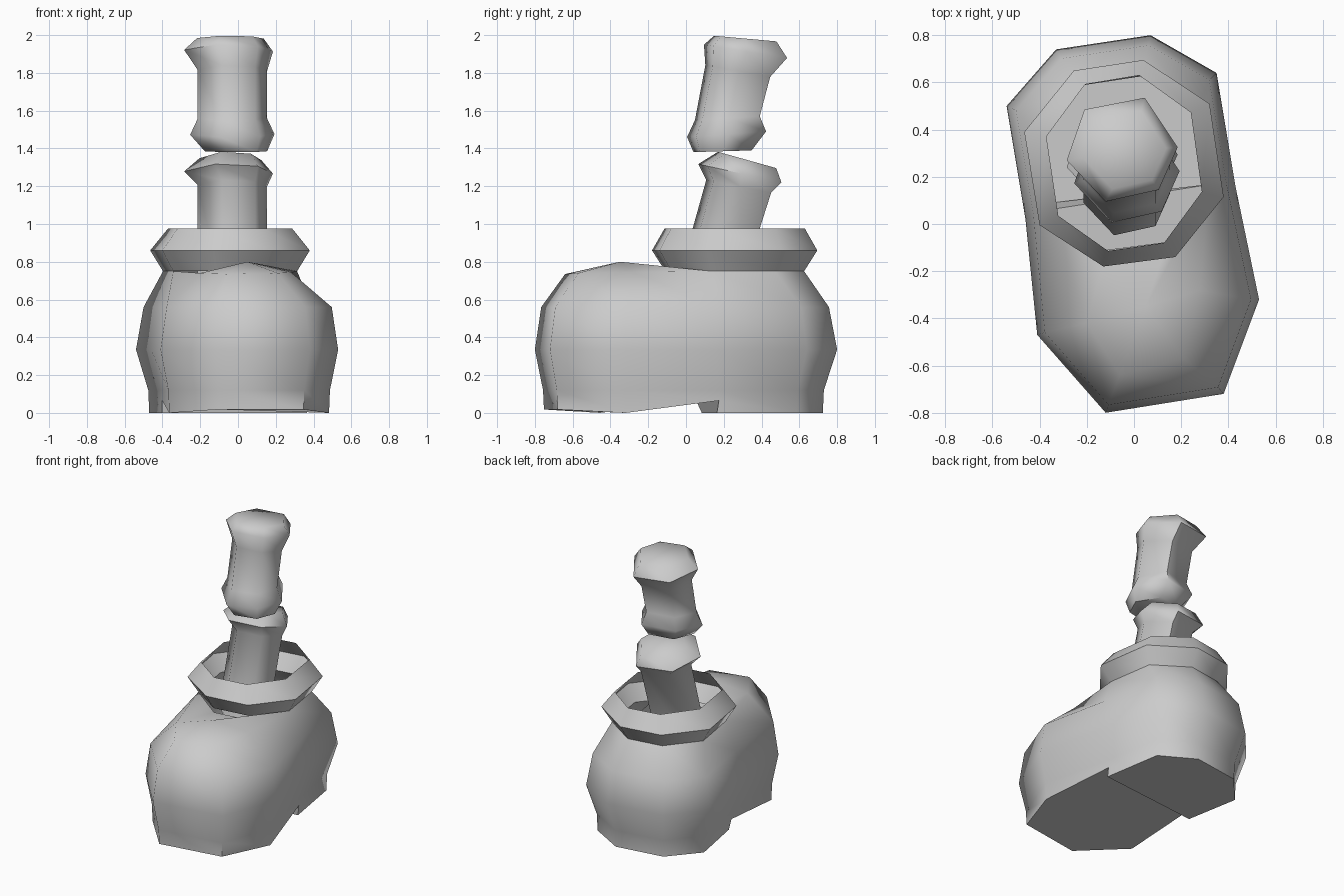
import bpy, bmesh, math

if "Cube" in bpy.data.objects:
    bpy.data.objects.remove(bpy.data.objects["Cube"])

grey = bpy.data.materials.new("plain grey")
grey.diffuse_color = (0.6, 0.6, 0.6, 1)
grey.use_nodes = True
grey.node_tree.nodes["Principled BSDF"].inputs["Base Color"].default_value = grey.diffuse_color


def make(name, verts, faces, angle):
    me = bpy.data.meshes.new(name)
    me.from_pydata(verts, [], faces)
    bm = bmesh.new()
    bm.from_mesh(me)
    bmesh.ops.recalc_face_normals(bm, faces=bm.faces)
    bm.to_mesh(me)
    bm.free()
    me.materials.append(grey)
    me.shade_smooth()
    me.set_sharp_from_angle(angle=math.radians(angle))
    ob = bpy.data.objects.new(name, me)
    bpy.context.collection.objects.link(ob)


def bridge(a, b, n):
    """Quads between two closed rings starting at indices a and b."""
    return [(a + i, a + (i + 1) % n, b + (i + 1) % n, b + i) for i in range(n)]


def scaled(pts, centre, sx, sy):
    return [(centre[0] + (x - centre[0]) * sx, centre[1] + (y - centre[1]) * sy) for x, y in pts]


HEEL, TOE = (-0.04, 0.26), (0.05, -0.32)

# Collar: open flared ring, widest in the middle
collar = [(-.465, .39), (-.255, .65), (.04, .695), (.32, .51),
          (.38, .115), (.175, -.14), (-.13, -.18), (-.40, -.005)]
low = scaled(collar, HEEL, .84, .84)
verts = []
for ring, z in ((low, .75), (collar, .86), (scaled(collar, HEEL, .78, .85), .975)):
    verts += [(x, y, z) for x, y in ring]
make("boot_collar", verts, bridge(0, 8, 8) + bridge(8, 16, 8), 60)

# Boot: stacked outlines; indices 0-4 and 9 belong to the heel, 5-8 to the toe
heel = [(-.54, .50), (-.33, .74), (.07, .80), (.35, .64), (.43, .16)]
toe = [(.53, -.32), (.38, -.72), (-.12, -.80), (-.41, -.47)]
back_left = [(-.46, .02)]
verts, faces = [], []
for z, sh, st in ((0, .86, .9), (.12, .87, .91), (.335, 1, 1), (.56, .92, .93)):
    ring = scaled(heel, HEEL, sh, sh) + scaled(toe, TOE, st, st) + scaled(back_left, HEEL, sh, sh)
    for i, (x, y) in enumerate(ring):
        arch = .065 if z == 0 and i in (4, 9) else .018 if z == 0 and i in (6, 7) else 0
        verts.append((x, y, z + arch))
for k in range(3):
    faces += bridge(k * 10, k * 10 + 10, 10)
# Top edge under the collar, toe cap ring and its crown
H = len(verts)
verts += [(x, y, .72 if i in (5, 6) else .75) for i, (x, y) in enumerate(low)]
T = len(verts)
verts += [(.28, -.28, .745), (.21, -.57, .74), (-.06, -.64, .735), (-.20, -.42, .74)]
C = len(verts)
verts.append((.05, -.35, .80))
D = 30
faces += [(D + i, D + i + 1, H + i + 1, H + i) for i in range(4)]
faces += [(D + 9, D, H, H + 7), (D + 4, D + 5, T, H + 4), (D + 8, D + 9, H + 7, T + 3)]
faces += [(D + 5 + i, D + 6 + i, T + 1 + i, T + i) for i in range(3)]
faces += [(T + i, T + i + 1, C) for i in range(3)]
faces += [(H + 4, T, C, H + 5), (H + 5, C, H + 6), (H + 6, C, T + 3, H + 7)]
# Sole and heel block
G = len(verts)
verts += [(verts[4][0], verts[4][1] - .01, 0), (verts[9][0], verts[9][1] + .03, 0)]
faces += [(4, 5, 6, 7, 8, 9), (4, 9, G + 1, G), (3, 4, G), (9, 0, G + 1),
          (0, 1, 2, 3, G, G + 1)]
make("boot", verts, faces, 60)

# Leg bones: hexagonal rings given as (centre x, centre y, z, scale, tilt)
hexagon = [(-.235, -.04), (-.16, .175), (.095, .225), (.235, .015), (.155, -.165), (-.07, -.215)]


def bone(name, rings):
    verts, faces = [], []
    for cx, cy, z, s, tilt in rings:
        verts += [(cx + x * s, cy + y * s, z + y * s * tilt) for x, y in hexagon]
    for k in range(len(rings) - 1):
        faces += bridge(k * 6, k * 6 + 6, 6)
    last = len(verts) - 6
    faces += [tuple(range(6)), tuple(range(last, last + 6))]
    make(name, verts, faces, 60)


bone("lower_bone", [(-.03, .12, .68, .78, 0), (-.03, .275, 1.2, .78, -.2),
                    (-.05, .28, 1.27, 1, -.22), (-.04, .32, 1.34, .7, -.28)])
bone("upper_bone", [(-.01, .19, 1.385, .7, .03), (-.03, .21, 1.475, .95, .07),
                    (-.03, .215, 1.56, .78, .06), (-.03, .27, 1.81, .78, -.18),
                    (-.05, .31, 1.915, 1, -.16), (-.04, .31, 1.982, .75, -.09)])
